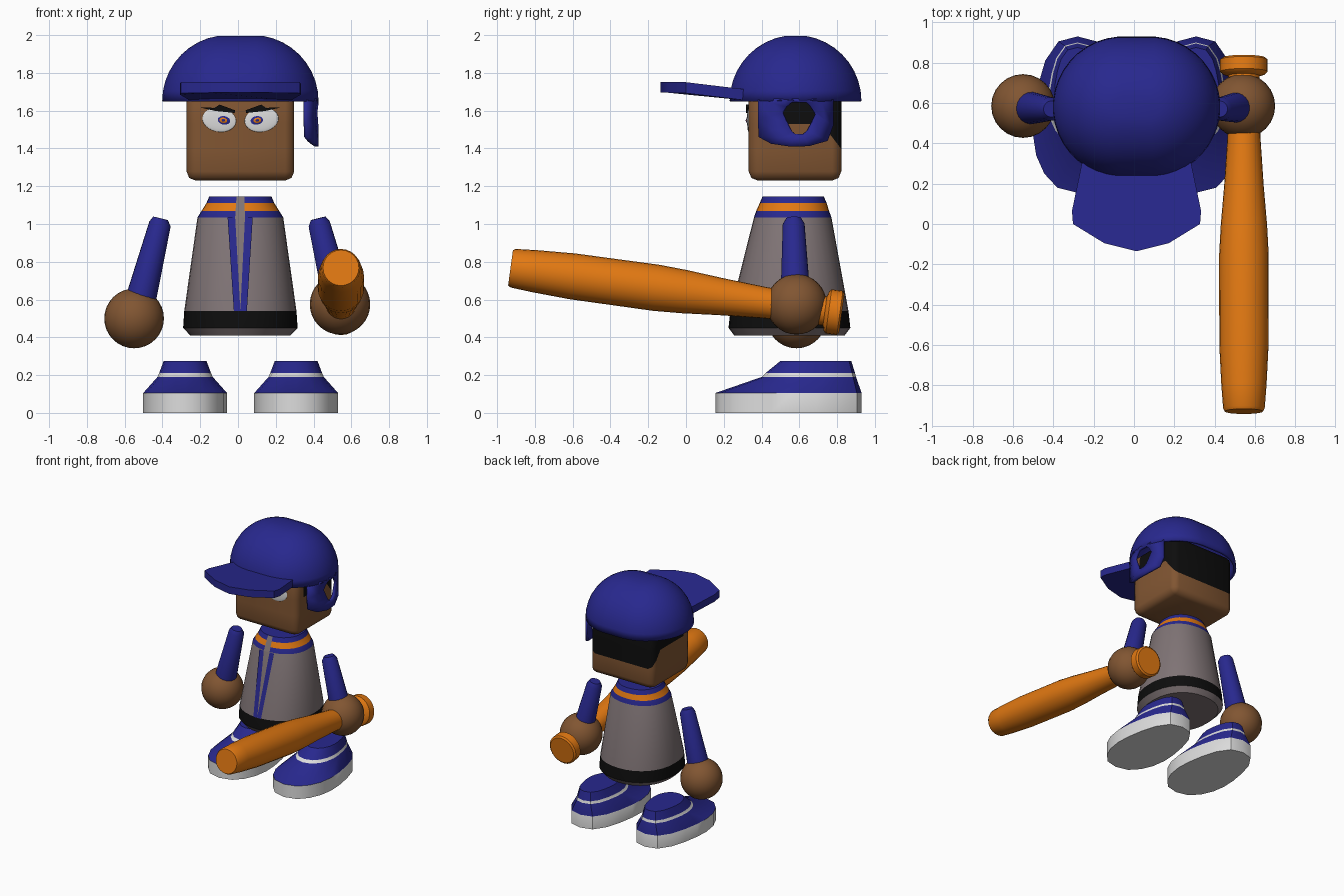
import bpy, bmesh, math
from mathutils import Vector

if "Cube" in bpy.data.objects:
    bpy.data.objects.remove(bpy.data.objects["Cube"])

CX = 0.0125  # centre line of the figure


def mat(name, rgb):
    m = bpy.data.materials.new(name)
    m.diffuse_color = (*rgb, 1)
    m.use_nodes = True
    m.node_tree.nodes["Principled BSDF"].inputs["Base Color"].default_value = m.diffuse_color
    return m


BLUE = mat("blue", (0.021, 0.021, 0.27))
ORANGE = mat("orange", (0.76, 0.19, 0.006))
SKIN = mat("brown", (0.22, 0.092, 0.032))
GREY = mat("warm_grey", (0.215, 0.175, 0.18))
WHITE = mat("white", (0.72, 0.72, 0.72))
BLACK = mat("black", (0.004, 0.004, 0.004))


def finish(name, bm, mats, angle=35, recalc=True):
    if recalc:
        bmesh.ops.recalc_face_normals(bm, faces=bm.faces[:])
    me = bpy.data.meshes.new(name)
    bm.to_mesh(me)
    bm.free()
    for m in mats:
        me.materials.append(m)
    ob = bpy.data.objects.new(name, me)
    bpy.context.collection.objects.link(ob)
    bpy.ops.object.select_all(action='DESELECT')
    ob.select_set(True)
    bpy.context.view_layer.objects.active = ob
    bpy.ops.object.shade_smooth_by_angle(angle=math.radians(angle))
    return ob


def loft(name, rings, mats, bands=None, angle=35):
    """Skin closed rings, cap both ends; bands gives a material index per strip."""
    bm = bmesh.new()
    vr = [[bm.verts.new(p) for p in r] for r in rings]
    n = len(vr[0])
    bands = bands or [0] * (len(rings) - 1)
    for a, b, k in zip(vr, vr[1:], bands):
        for i in range(n):
            j = (i + 1) % n
            bm.faces.new((a[i], a[j], b[j], b[i])).material_index = k
    bm.faces.new(vr[0]).material_index = bands[0]
    bm.faces.new(vr[-1]).material_index = bands[-1]
    return finish(name, bm, mats, angle)


def tube(name, pts, radii, m, seg=20):
    pts = [Vector(p) for p in pts]
    q = (pts[-1] - pts[0]).to_track_quat('Z', 'Y')
    ang = [math.tau * i / seg for i in range(seg)]
    rings = [[p + q @ Vector((r * math.cos(a), r * math.sin(a), 0)) for a in ang]
             for p, r in zip(pts, radii)]
    return loft(name, rings, [m])


def ball(name, c, r, m, tilt=0):
    bm = bmesh.new()
    bmesh.ops.create_uvsphere(bm, u_segments=24, v_segments=16, radius=1)
    ob = finish(name, bm, [m], 60)
    ob.location, ob.scale, ob.rotation_euler = c, r, (0, tilt, 0)
    return ob


def solidify(ob, t):
    md = ob.modifiers.new("thickness", 'SOLIDIFY')
    md.thickness, md.offset = t, -1


# Shoes: egg-shaped outline scaled ring by ring
HALF = [(0, .155), (.1, .18), (.165, .25), (.205, .34), (.222, .45), (.217, .56),
        (.195, .69), (.16, .81), (.095, .905), (0, .93)]
OUTLINE = HALF + [(-x, y) for x, y in HALF[-2:0:-1]]
SHOE = [(0, 1, .155, .93), (.105, 1, .155, .93), (.19, .66, .40, .90),
        (.21, .62, .42, .895), (.275, .51, .50, .875)]
for side, cx in (("left", -.28), ("right", .308)):
    rings = [[(cx + x * s, y0 + (y - .155) / .775 * (y1 - y0), z) for x, y in OUTLINE]
             for z, s, y0, y1 in SHOE]
    loft(side + "_shoe", rings, [BLUE, WHITE], [1, 0, 1, 0])

# Torso: collar bands, jersey, belt, hem  (z, half width, front y, back y)
BODY = [(1.145, .165, .405, .73), (1.11, .18, .39, .745), (1.07, .205, .372, .757),
        (1.035, .227, .36, .77), (.54, .297, .235, .86), (.45, .303, .225, .87),
        (.41, .265, .255, .84)]


def spow(v, e=2 / 2.2):
    return math.copysign(abs(v) ** e, v)


rings = []
for z, rx, y0, y1 in BODY:
    angs = [math.tau * i / 32 for i in range(32)]
    rings.append([(CX + rx * spow(math.cos(a)),
                   (y0 + y1) / 2 + (y1 - y0) / 2 * spow(math.sin(a)), z) for a in angs])
loft("torso", rings, [BLUE, ORANGE, GREY, BLACK], [0, 1, 0, 2, 3, 2], 25)


# Jersey front: open collar strip and two converging piping stripes
def front_strip(name, m, top, bottom):
    bm = bmesh.new()
    vs = []
    for (xa, xb, z, y) in (top, bottom):
        vs.append((bm.verts.new((xa, y - .005, z)), bm.verts.new((xb, y - .005, z))))
    bm.faces.new((vs[0][0], vs[1][0], vs[1][1], vs[0][1]))
    return finish(name, bm, [m], recalc=False)


front_strip("collar_opening", GREY, (-.008, .033, 1.145, .405), (-.015, .037, 1.035, .36))
front_strip("left_piping", BLUE, (-.055, -.015, 1.035, .36), (-.022, .0125, .54, .235))
front_strip("right_piping", BLUE, (.037, .078, 1.035, .36), (.0125, .047, .54, .235))

# Arms and hands
tube("left_arm", [(-.41, .57, 1.03), (-.413, .57, 1.0), (-.51, .575, .62)],
     [.04, .058, .08], BLUE)
tube("right_arm", [(.425, .57, 1.03), (.43, .57, 1.0), (.53, .58, .6)],
     [.04, .058, .08], BLUE)
ball("left_hand", (-.55, .585, .50), (.158,) * 3, SKIN)
ball("right_hand", (.54, .585, .575), (.16,) * 3, SKIN)

# Bat: knob, handle, barrel along a tilted axis (distance, radius)
BAT = [(-.04, .105), (-.03, .118), (.03, .118), (.042, .105), (.05, .078), (.36, .082),
       (.6, .098), (.8, .115), (.95, .123), (1.4, .122), (1.6, .112), (1.715, .103), (1.73, .095)]
axis = Vector((0, -1.715, .235)).normalized()
tube("bat", [Vector((.545, .785, .533)) + axis * t for t, r in BAT], [r for t, r in BAT],
     ORANGE, 24)

# Head: bevelled block, cut along the hairline
bm = bmesh.new()
bmesh.ops.create_cube(bm, size=1)
for v in bm.verts:
    v.co = Vector((CX + v.co.x * .57, .577 + v.co.y * .49, 1.475 + v.co.z * .49))
bmesh.ops.bevel(bm, geom=bm.edges[:], offset=.048, segments=2, profile=.5, affect='EDGES')
for co, no in (((0, 0, 1.53), (0, 0, 1)), ((0, .42, 0), (0, 1, 0)),
               ((0, .72, 1.53), (0, .13, .10)), ((0, 0, 1.40), (0, 0, 1))):
    bmesh.ops.bisect_plane(bm, geom=bm.verts[:] + bm.edges[:] + bm.faces[:],
                           plane_co=co, plane_no=no)
for f in bm.faces:
    c = f.calc_center_median()
    slope = (c.y - .72) * .13 + (c.z - 1.53) * .10 > 0
    f.material_index = int(c.y > .42 and (c.z > 1.53 or (c.z > 1.40 and slope)))
finish("head", bm, [SKIN, BLACK], 50)

# Eyes and brows
for side, s in (("left", -1), ("right", 1)):
    tilt = -s * .16
    ball(side + "_eye", (CX + s * .112, .332, 1.552), (.09, .009, .064), WHITE, tilt)
    ball(side + "_iris", (CX + s * .09, .329, 1.549), (.04, .009, .027), BLUE, tilt)
    ball(side + "_iris_ring", (CX + s * .09, .327, 1.549), (.027, .009, .018), ORANGE, tilt)
    ball(side + "_pupil", (CX + s * .09, .325, 1.549), (.013, .009, .010), BLUE, tilt)
    brow = [(.215, 1.617), (.13, 1.598), (.03, 1.588), (.028, 1.602), (.11, 1.632), (.135, 1.615)]
    rings = [[(CX + s * x, y, z) for x, z in brow] for y in (.335, .318)]
    loft(side + "_brow", rings, [BLACK])

# Helmet shell: hemisphere widened across the middle
bm = bmesh.new()
R, W, HY = .35, .065, .58
SEG, ROWS = 40, 10
rows = []
for k in range(ROWS):
    e = math.pi / 2 * k / ROWS
    row = []
    for i in range(SEG):
        a = math.tau * (i + .5) / SEG
        x = R * math.cos(e) * math.cos(a)
        row.append(bm.verts.new((CX + x + math.copysign(W, x),
                                 HY + R * math.cos(e) * math.sin(a), 1.65 + R * math.sin(e))))
    rows.append(row)
for a, b in zip(rows, rows[1:]):
    for i in range(SEG):
        j = (i + 1) % SEG
        bm.faces.new((a[i], a[j], b[j], b[i]))
bm.faces.new(rows[-1])
solidify(finish("helmet_shell", bm, [BLUE], 40, recalc=False), .02)

# Helmet brim
EDGE = [(0, -.135), (.16, -.095), (.315, 0), (.32, .065), (.265, .33)]
EDGE += [(-x, y) for x, y in EDGE[:0:-1]]
rings = []
for lift in (0, .058):
    rings.append([(CX + x, y, 1.695 - max(0, y + .02) * .12 + lift) for x, y in EDGE])
loft("helmet_brim", rings, [BLUE])

# Ear flap with a hole, wrapped on the shell curve (y, z pairs)
OUTER = [(.38, 1.66), (.38, 1.55), (.385, 1.46), (.45, 1.425), (.55, 1.41), (.65, 1.412),
         (.75, 1.44), (.78, 1.52), (.78, 1.66), (.68, 1.665), (.58, 1.665), (.48, 1.665)]
HOLE = [(.53, 1.62), (.51, 1.59), (.535, 1.535), (.56, 1.49), (.58, 1.475), (.62, 1.475),
        (.645, 1.495), (.69, 1.58), (.665, 1.62), (.64, 1.645), (.6, 1.645), (.56, 1.645)]
bm = bmesh.new()
loops = []
for t in (0, .5, 1):
    loop = []
    for (ya, za), (yb, zb) in zip(OUTER, HOLE):
        y, z = ya + (yb - ya) * t, za + (zb - za) * t
        loop.append(bm.verts.new((CX + W + math.sqrt(R * R - (y - HY) ** 2), y, z)))
    loops.append(loop)
for a, b in zip(loops, loops[1:]):
    for i in range(12):
        j = (i + 1) % 12
        bm.faces.new((a[i], a[j], b[j], b[i]))
solidify(finish("ear_flap", bm, [BLUE], 40, recalc=False), .02)
